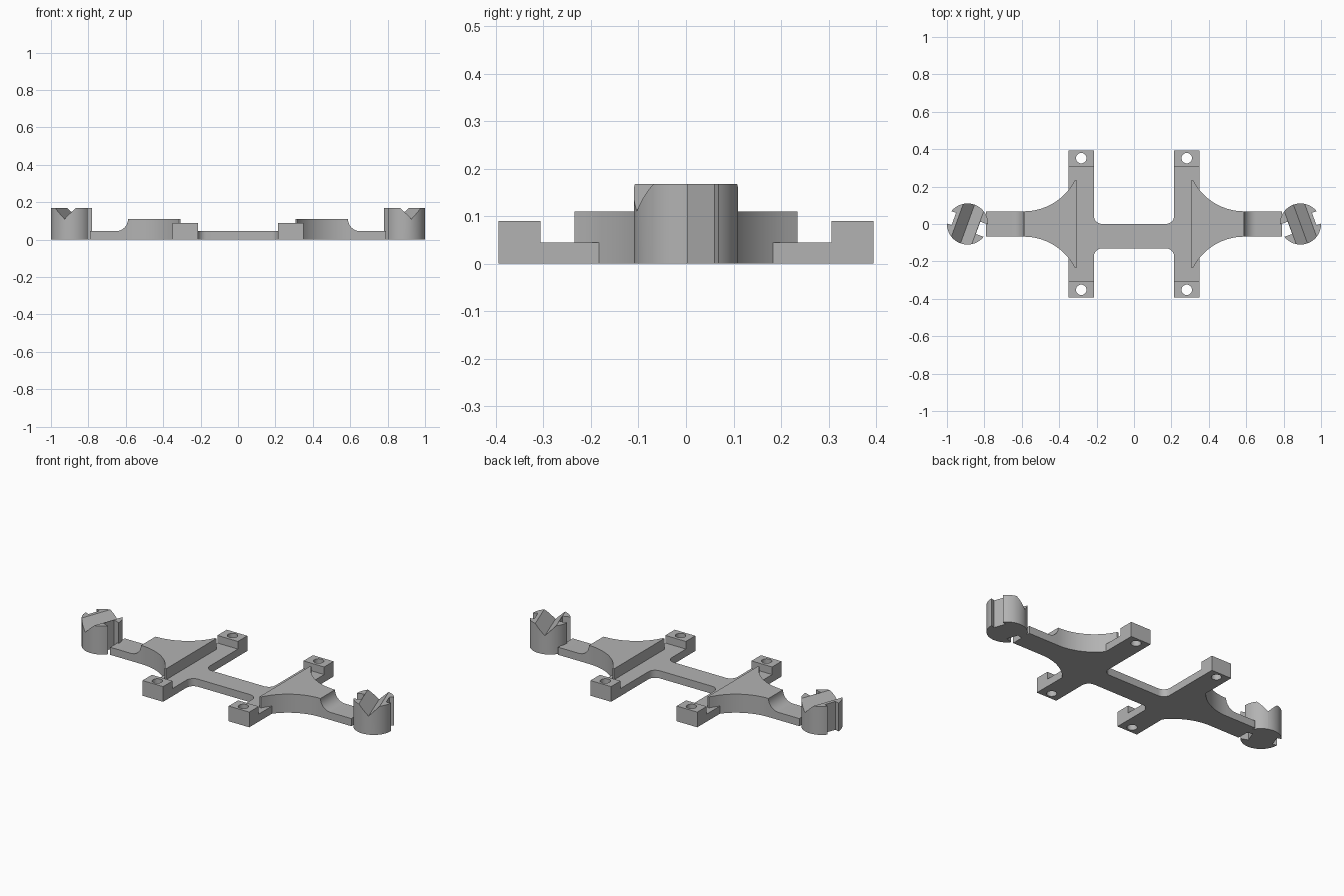
import bpy
import bmesh
from math import radians, cos, sin, sqrt, pi
from mathutils import Matrix, Vector

if "Cube" in bpy.data.objects:
    bpy.data.objects.remove(bpy.data.objects["Cube"], do_unlink=True)

grey = bpy.data.materials.new("plain_grey")
grey.use_nodes = True
colour = (0.45, 0.45, 0.45, 1)
grey.diffuse_color = colour
grey.node_tree.nodes["Principled BSDF"].inputs["Base Color"].default_value = colour


def prism(name, points, low, high, matrix=Matrix()):
    """Extrude a flat outline from low to high, then place it with matrix."""
    bm = bmesh.new()
    face = bm.faces.new([bm.verts.new((x, y, low)) for x, y in points])
    top = bmesh.ops.extrude_face_region(bm, geom=[face])["geom"]
    verts = [v for v in top if isinstance(v, bmesh.types.BMVert)]
    bmesh.ops.translate(bm, verts=verts, vec=(0, 0, high - low))
    bm.transform(matrix)
    bmesh.ops.recalc_face_normals(bm, faces=bm.faces)
    mesh = bpy.data.meshes.new(name)
    bm.to_mesh(mesh)
    bm.free()
    obj = bpy.data.objects.new(name, mesh)
    bpy.context.collection.objects.link(obj)
    mesh.materials.append(grey)
    return obj


def arc(cx, cy, r, start, end, steps):
    angles = [radians(start + (end - start) * i / steps) for i in range(steps + 1)]
    return [(cx + r * cos(a), cy + r * sin(a)) for a in angles]


def rect(x0, x1, y0, y1):
    return [(x0, y0), (x1, y0), (x1, y1), (x0, y1)]


def finish(obj, cutters=(), mirror=None):
    """Cut, mirror about the origin and shade."""
    bpy.ops.object.select_all(action="DESELECT")
    bpy.context.view_layer.objects.active = obj
    obj.select_set(True)
    for cutter in cutters:
        mod = obj.modifiers.new("cut", "BOOLEAN")
        mod.operation = "DIFFERENCE"
        mod.solver = "EXACT"
        mod.object = cutter
        cutter.hide_render = True
        bpy.ops.object.modifier_apply(modifier=mod.name)
        bpy.data.objects.remove(cutter, do_unlink=True)
    if mirror:
        mod = obj.modifiers.new("mirror", "MIRROR")
        mod.use_axis = mirror
        mod.use_mirror_merge = False
        bpy.ops.object.modifier_apply(modifier=mod.name)
    bpy.ops.object.shade_smooth_by_angle(angle=radians(30))


BAR_IN, BAR_OUT = 0.215, 0.35      # crossbar sides
PAD_IN, PAD_OUT = 0.306, 0.394     # end pads
THIN, WING_TOP, CUP_TOP = 0.045, 0.11, 0.168

# H-shaped base plate with filleted inner corners
fil = 0.045
half = arc(BAR_IN - fil, -0.13 - fil, fil, 90, 0, 8)
half += [(BAR_IN, -PAD_IN), (BAR_OUT, -PAD_IN), (BAR_OUT, PAD_IN), (BAR_IN, PAD_IN)]
half += arc(BAR_IN - fil, fil, fil, 0, -90, 8)
plate = prism("base_plate", half + [(-x, y) for x, y in reversed(half)], 0, THIN)
finish(plate)

# Raised mounting pads with screw holes
pad = prism("mounting_pads", rect(BAR_IN, BAR_OUT, PAD_IN, PAD_OUT), 0, 0.09)
hole = prism("hole_cutter", arc(0.282, 0.352, 0.028, 0, 348.75, 31), -0.1, 0.2)
finish(pad, [hole], (True, True, False))

# Flared wings narrowing into the arms
wing_end, wing_in, arm_half, r = 0.588, 0.307, 0.068, 0.305
flare = []
for i in range(21):
    x = 0.316 + (wing_end - 0.316) * i / 20
    flare.append((x, arm_half + r - sqrt(r * r - (wing_end - x) ** 2)))
side = [(wing_in, flare[0][1])] + flare
wing = prism("flared_wings", side + [(x, -y) for x, y in reversed(side)], 0, WING_TOP)
finish(wing, mirror=(True, False, False))

# Arms: a concave drop from wing height to the thin strip
drop = WING_TOP - THIN
profile = [(wing_end, 0)] + arc(wing_end + drop, WING_TOP, drop, 180, 270, 10)
profile += [(0.79, THIN), (0.79, 0)]
arm = prism("arms", profile, -arm_half, arm_half, Matrix.Rotation(pi / 2, 4, "X"))
finish(arm, mirror=(True, False, False))

# Round end cups with a turned V groove and two tie slots
turn = Matrix.Translation(Vector((0.89, 0, 0))) @ Matrix.Rotation(radians(20), 4, "Z")
cup = prism("end_cups", arc(0, 0, 0.11, 0, 354.375, 63), 0, CUP_TOP, turn)
groove = prism("groove_cutter", [(0, 0.11), (0.09, 0.2), (-0.09, 0.2)], -0.2, 0.2,
               turn @ Matrix.Rotation(pi / 2, 4, "X"))
outer = prism("outer_slot_cutter", rect(0.078, 0.2, -0.035, 0.035), -0.1, 0.3, turn)
inner = prism("inner_slot_cutter", rect(-0.2, -0.06, -0.035, 0.035), -0.1, 0.3, turn)
finish(cup, [groove, outer, inner], (True, False, False))
